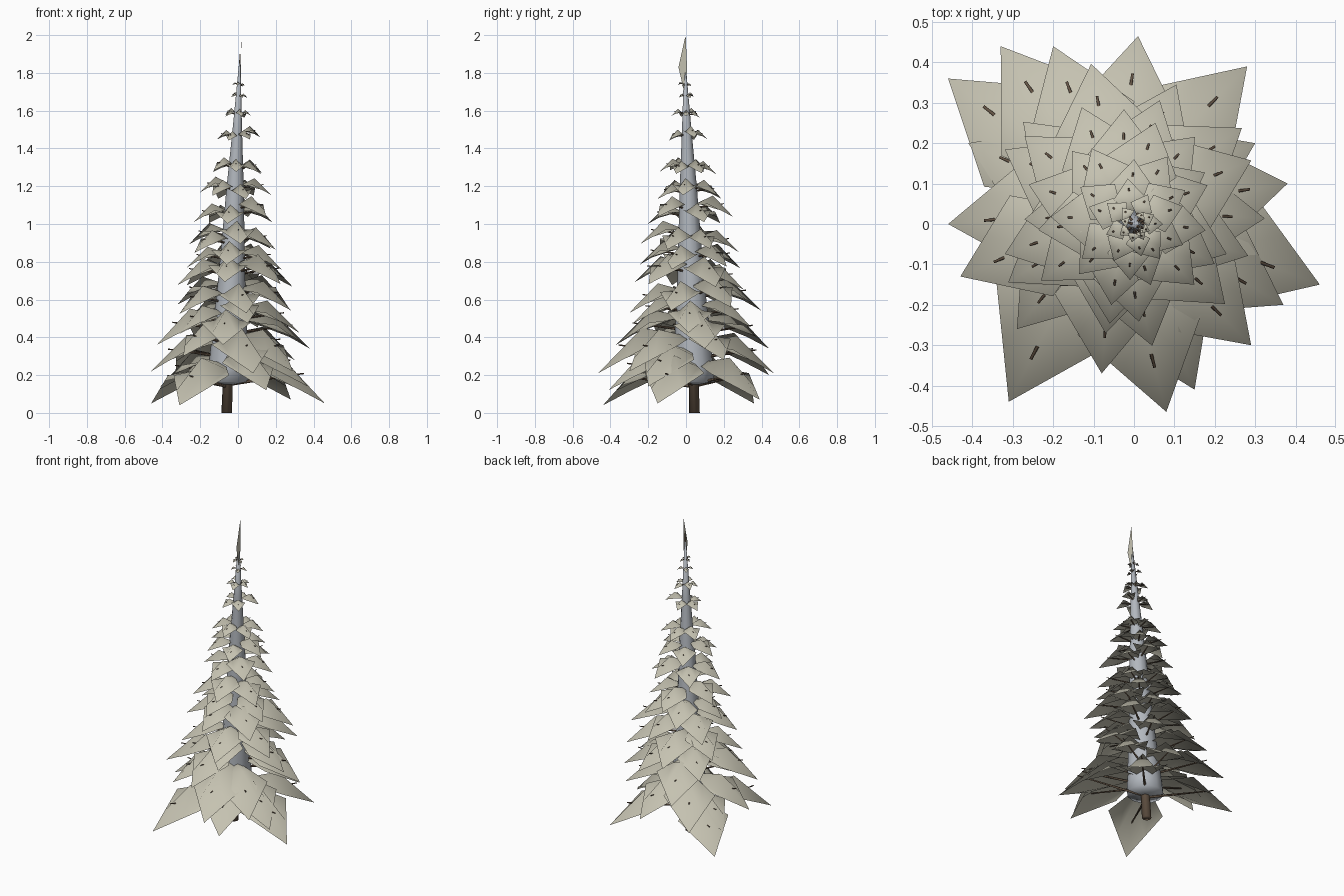
import bpy, math, random
from mathutils import Vector

if "Cube" in bpy.data.objects:
    bpy.data.objects.remove(bpy.data.objects["Cube"])

random.seed(7)


def material(name, rgb):
    m = bpy.data.materials.new(name)
    m.diffuse_color = (*rgb, 1)
    m.use_nodes = True
    m.node_tree.nodes["Principled BSDF"].inputs["Base Color"].default_value = m.diffuse_color
    return m


def build(name, verts, faces, mat):
    me = bpy.data.meshes.new(name)
    me.from_pydata([tuple(v) for v in verts], [], faces)
    me.update()
    ob = bpy.data.objects.new(name, me)
    bpy.context.collection.objects.link(ob)
    me.materials.append(mat)
    for p in me.polygons:
        p.use_smooth = True
    return ob


def axis(z):
    """Centre of the slightly leaning trunk at height z."""
    t = z / 2
    return Vector((-0.06 + 0.075 * t, 0.045 - 0.055 * t, z))


def tube(rings, n):
    """Stacked rings (centre, radius) joined into a closed tube."""
    v, f = [], []
    for c, r in rings:
        for i in range(n):
            a = 2 * math.pi * i / n
            v.append(c + Vector((r * math.cos(a), r * math.sin(a), 0)))
    for k in range(len(rings) - 1):
        for i in range(n):
            j = (i + 1) % n
            f.append((k * n + i, k * n + j, (k + 1) * n + j, (k + 1) * n + i))
    f.append(tuple(reversed(range(n))))
    f.append(tuple(range((len(rings) - 1) * n, len(rings) * n)))
    return v, f


bark = material("bark", (0.13, 0.09, 0.06))
needle = material("needle", (0.56, 0.54, 0.44))
shade = material("inner_needle", (0.45, 0.48, 0.52))

# Trunk
build("trunk", *tube([(axis(z), r) for z, r in
                      ((0, .028), (.6, .022), (1.3, .012), (1.9, .003))], 8), bark)

# Inner foliage core
core = [(.15, .03), (.165, .11), (.25, .105), (.7, .072), (1.2, .045), (1.5, .025), (1.85, .004)]
build("foliage_core", *tube([(axis(z), r) for z, r in core], 12), shade)

leaf_v, leaf_f, twig_v, twig_f = [], [], [], []


def leaf(tip):
    """Folded kite-shaped bough ending at tip, with a twig poking through."""
    tip = Vector(tip)
    t = tip.z / 2
    c = axis(tip.z)
    out = tip - c
    L = out.length
    out.normalize()
    side = Vector((-out.y, out.x, 0))
    up = Vector((0, 0, 1))
    apex_z = tip.z + L * 0.46
    root = c + out * 0.02
    root.z = apex_z - L * (0.05 + 0.3 * t)
    mid = c + out * L * 0.54
    mid.z = apex_z
    w = L * (0.30 + 0.07 * min(1, t * 2))
    a = mid + side * w - up * L * 0.17
    b = mid - side * w - up * L * 0.17
    o = len(leaf_v)
    leaf_v.extend([root, (root + a) / 2, a, (a + tip) / 2, tip, (tip + b) / 2, b,
                   (b + root) / 2, mid])
    for q in ((0, 7, 8, 1), (1, 8, 3, 2), (8, 5, 4, 3), (7, 6, 5, 8)):
        leaf_f.append(tuple(o + i for i in q))
    # Twig
    start = Vector((c.x, c.y, apex_z - L * 0.28))
    end = mid.lerp(tip, 0.42) + out * L * 0.05 + up * L * 0.02
    o = len(twig_v)
    r = 0.004 + 0.01 * L
    for p, s in ((start, r), (end, r * 0.4)):
        for k in range(4):
            ang = k * math.pi / 2
            twig_v.append(p + side * s * math.cos(ang) + up * s * math.sin(ang))
    for k in range(4):
        j = (k + 1) % 4
        twig_f.append((o + k, o + j, o + 4 + j, o + 4 + k))
    twig_f.append((o + 4, o + 5, o + 6, o + 7))


# Lowest boughs, placed individually
for p in ((-.46, .36, .05), (-.31, -.44, .04), (.46, -.15, .05), (.28, .39, .07),
          (.15, -.41, .12), (.37, -.20, .14), (-.41, .20, .14), (.08, -.465, .21),
          (-.46, 0, .22), (-.33, .44, .20), (.01, .465, .21), (.29, -.30, .22),
          (-.20, .44, .34), (-.43, -.13, .36), (.38, .10, .34), (.30, .20, .28),
          (-.08, -.37, .36), (-.29, -.26, .30)):
    leaf(p)

# Upper tiers: tip height, radius, bough count
tiers = [(.45, .36, 5), (.55, .34, 6), (.68, .32, 6), (.77, .27, 5), (.87, .25, 6),
         (1.02, .225, 6), (1.15, .18, 6), (1.28, .165, 6), (1.45, .12, 5),
         (1.57, .08, 5), (1.67, .05, 4), (1.73, .04, 4)]
for k, (z, r, n) in enumerate(tiers):
    for i in range(n):
        a = 2 * math.pi * i / n + k * 0.68 + random.uniform(-.15, .15)
        zz = z + random.uniform(-.1, .1) * r
        rr = r * random.uniform(.88, 1.1)
        c = axis(zz)
        leaf((c.x + rr * math.cos(a), c.y + rr * math.sin(a), zz))

build("boughs", leaf_v, leaf_f, needle)
build("twigs", twig_v, twig_f, bark)

# Upright leaf at the top
build("top_leaf", [(.012, -.005, 1.68), (.016, -.04, 1.83), (.018, -.002, 2.0), (.014, .006, 1.82)],
      [(0, 1, 2, 3)], needle)
